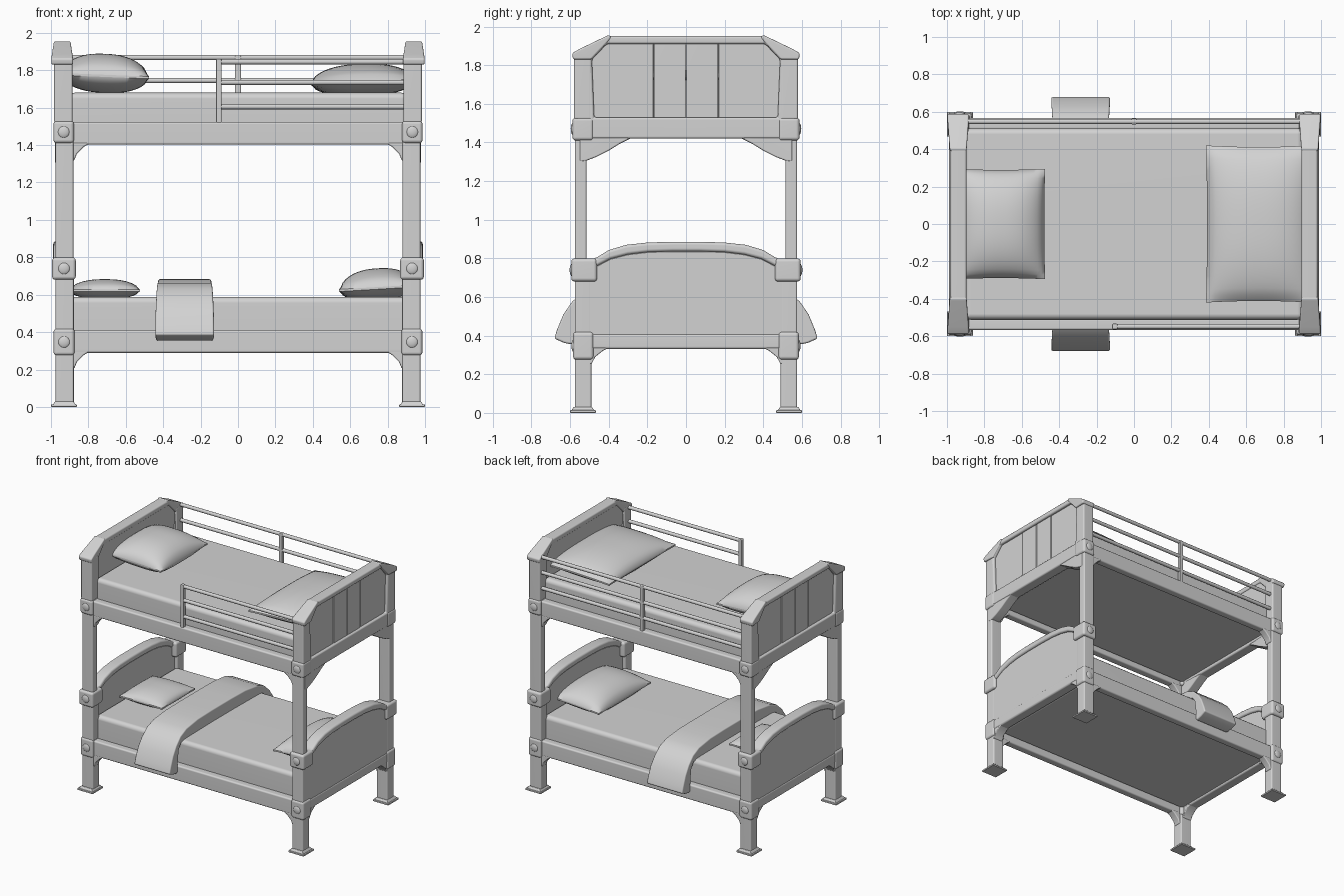
import bpy, bmesh, math
from mathutils import Matrix, Vector

if "Cube" in bpy.data.objects:
    bpy.data.objects.remove(bpy.data.objects["Cube"])

grey = bpy.data.materials.new("soft_grey")
grey.diffuse_color = (0.65, 0.65, 0.65, 1)
grey.use_nodes = True
grey.node_tree.nodes["Principled BSDF"].inputs["Base Color"].default_value = grey.diffuse_color


def finish(name, bm, bevel=0.0, mirror=""):
    """Bevel, mirror about the origin and shade one part."""
    bmesh.ops.recalc_face_normals(bm, faces=bm.faces)
    if bevel:
        sharp = [e for e in bm.edges if e.calc_face_angle(0) > math.radians(25)]
        bmesh.ops.bevel(bm, geom=sharp, offset=bevel, segments=3, profile=0.5,
                        affect='EDGES', clamp_overlap=True)
    me = bpy.data.meshes.new(name)
    bm.to_mesh(me)
    bm.free()
    me.materials.append(grey)
    ob = bpy.data.objects.new(name, me)
    bpy.context.collection.objects.link(ob)
    if mirror:
        m = ob.modifiers.new("mirror", 'MIRROR')
        m.use_axis = ['x' in mirror, 'y' in mirror, False]
        m.use_mirror_merge = False
    return ob


def box(name, x, y, z, bevel=0.008, mirror="", taper=1):
    bm = bmesh.new()
    bmesh.ops.create_cube(bm, size=1)
    c = Vector(((x[0] + x[1]) / 2, (y[0] + y[1]) / 2, (z[0] + z[1]) / 2))
    for v in bm.verts:
        s = taper if v.co.z > 0 else 1
        v.co = c + Vector((v.co.x * (x[1] - x[0]) * s, v.co.y * (y[1] - y[0]) * s,
                           v.co.z * (z[1] - z[0])))
    return finish(name, bm, bevel, mirror)


def prism(name, pts, axis, span, bevel=0.008, mirror="", hole=None):
    """Extrude a profile along x (y,z points) or y (x,z points), with optional hole loop."""
    bm = bmesh.new()

    def place(p, d):
        return bm.verts.new((d, p[0], p[1]) if axis == 'x' else (p[0], d, p[1]))
    n = len(pts)
    loops = [[place(p, d) for p in pts] for d in span]
    if hole:
        inner = [[place(p, d) for p in hole] for d in span]
    for i in range(n):
        j = (i + 1) % n
        bm.faces.new((loops[0][i], loops[0][j], loops[1][j], loops[1][i]))
        if hole:
            bm.faces.new((inner[0][i], inner[0][j], inner[1][j], inner[1][i]))
            for k in (0, 1):
                bm.faces.new((loops[k][i], loops[k][j], inner[k][j], inner[k][i]))
    if not hole:
        bm.faces.new(loops[0])
        bm.faces.new(loops[1])
    return finish(name, bm, bevel, mirror)


def both(half):
    """Complete a half profile that runs from bottom outside to the top middle."""
    return half + [(-a, b) for a, b in reversed(half)]


def rod(name, x, y, z, r=0.014):
    bm = bmesh.new()
    mat = Matrix.Translation(((x[0] + x[1]) / 2, y, z)) @ Matrix.Rotation(math.pi / 2, 4, 'Y')
    bmesh.ops.create_cone(bm, cap_ends=True, segments=12, radius1=r, radius2=r,
                          depth=x[1] - x[0], matrix=mat)
    return finish(name, bm)


def pillow(name, x, y, seam, up, down, tilt=0.0):
    """Cushion with pinched corners; seam, up and down are heights."""
    bm = bmesh.new()
    bmesh.ops.create_cube(bm, size=2)
    bmesh.ops.subdivide_edges(bm, edges=bm.edges[:], cuts=23, use_grid_fill=True)
    cx, cy = sum(x) / 2, sum(y) / 2
    hx, hy = (x[1] - x[0]) / 2, (y[1] - y[0]) / 2
    for v in bm.verts:
        u, w, t = v.co
        dome = (max(0, 1 - abs(u) ** 2.4) * max(0, 1 - abs(w) ** 2.4)) ** 0.6
        h = t * (0.006 + (up if t > 0 else down) * dome)
        px = u * hx * (1 - 0.02 * (1 - w * w))
        py = w * hy * (1 - 0.02 * (1 - u * u))
        v.co = (cx + px, cy + py, seam + h - px * tilt)
    return finish(name, bm)


# Posts, feet and joints, four of each
box("foot_plate", (.862, 1.0), (.467, .6), (0, .014), .004, "xy")
box("foot_flare", (.868, .99), (.474, .594), (.012, .03), .003, "xy", taper=.8)
box("lower_leg", (.878, .975), (.49, .576), (.01, .70), .01, "xy")
box("middle_post", (.88, .975), (.515, .576), (.78, 1.43), .01, "xy")
box("upper_post", (.885, .983), (.49, .58), (1.52, 1.86), .01, "xy")
for label, x, y, z in (("lower", (.874, .986), (.478, .585), (.275, .42)),
                       ("middle", (.867, .994), (.46, .594), (.68, .80)),
                       ("upper", (.877, .987), (.478, .588), (1.41, 1.53))):
    box(label + "_joint", x, y, z, .018, "xy")
    bm = bmesh.new()
    c = ((x[0] + x[1]) / 2, y[1] - .004, (z[0] + z[1]) / 2)
    bmesh.ops.create_uvsphere(bm, u_segments=16, v_segments=10, radius=.032,
                              matrix=Matrix.Translation(c) @ Matrix.Diagonal((1, .4, 1, 1)))
    finish(label + "_bolt", bm, 0, "xy")

# Long side rails and corner brackets for both bunks
for label, z in (("lower", .289), ("upper", 1.402)):
    box(label + "_side_rail", (-.90, .90), (.505, .567), (z, z + .122), .012, "y")
    prism(label + "_side_bracket", [(.91, z - .085), (.876, z - .085), (.862, z - .05),
          (.825, z - .012), (.785, z + .012), (.91, z + .012)], 'y', (.505, .567), .008, "xy")
prism("lower_end_bracket", [(.52, .25), (.488, .255), (.47, .29), (.43, .322), (.39, .34),
                            (.52, .34)], 'x', (.895, .975), .006, "xy")
prism("upper_end_bracket", [(.55, 1.30), (.518, 1.305), (.465, 1.325), (.40, 1.358),
                            (.34, 1.395), (.28, 1.425), (.55, 1.435)], 'x', (.895, .978), .008, "xy")

# Lower end boards with an arched trim, flaring slightly into the bottom rail
arch = [(.54, .795), (.47, .80), (.40, .843), (.31, .87), (.2, .882), (.07, .886)]
under = [(.54, .745), (.48, .75), (.39, .797), (.30, .82), (.2, .832), (.07, .836)]
prism("lower_end_panel", both([(.54, .36)] + under), 'x', (.905, .974), .004, "x")
prism("lower_end_trim", both(arch) + list(reversed(both(under))), 'x', (.895, .988), .016, "x")
box("lower_end_rail", (.895, .979), (-.50, .50), (.33, .41), .014, "x")

# Upper end boards: clipped frame, planks on a flat inner lining, and corner caps
frame = [(.57, 1.42), (.57, 1.86), (.40, 1.952)]
opening = [(.475, 1.53), (.487, 1.83), (.41, 1.91)]
prism("upper_end_frame", both(frame), 'x', (.895, .982), .012, "x", both(opening))
prism("inner_lining", both([(.49, 1.52), (.495, 1.84), (.415, 1.92)]), 'x', (.902, .93), 0, "x")
box("inner_plank", (.925, .964), (.002, .166), (1.52, 1.92), .005, "xy")
prism("outer_plank", [(.169, 1.52), (.49, 1.52), (.495, 1.84), (.415, 1.92), (.169, 1.92)],
      'x', (.925, .961), .005, "xy")
cap = prism("corner_cap", [(.585, 1.83), (.59, 1.862), (.55, 1.885), (.40, 1.957),
            (.385, 1.945), (.41, 1.915), (.49, 1.83)], 'x', (.882, .998), .014, "xy")
for v in cap.data.vertices:         # narrow the cap towards the top rail
    v.co.x = .94 + (v.co.x - .94) * (.78 + .22 * min(1, max(0, (v.co.y - .4) / .17)))

# Guard rails: short one at the front, full length at the back
for i, z in enumerate((1.605, 1.735, 1.845)):
    rod("front_guard_bar_%d" % i, (-.11, .90), -.548, z)
for i, z in enumerate((1.62, 1.745, 1.868)):
    rod("back_guard_bar_%d" % i, (-.90, .90), .548, z)
box("front_guard_post", (-.117, -.088), (-.563, -.533), (1.50, 1.86), .006)
box("back_guard_post", (-.016, .016), (.533, .563), (1.50, 1.88), .006)

# Mattresses, with undersides set a little above the rail bottoms
for label, z0, z1 in (("lower", .337, .588), ("upper", 1.435, 1.68)):
    box(label + "_mattress", (-.906, .906), (-.512, .512), (z0, z1), .032)

# Pillows, their outer ends pressed into the end boards
pillow("upper_small_pillow", (-.95, -.475), (-.295, .295), 1.77, .112, .085, .04)
pillow("upper_large_pillow", (.385, .95), (-.42, .42), 1.737, .092, .07, -.03)
pillow("lower_small_pillow", (-.90, -.525), (-.21, .21), .622, .055, .04)
pillow("lower_large_pillow", (.54, .95), (-.33, .33), .635, .10, .06, -.06)

# Folded blanket hanging over both sides of the lower bunk
outer = [(.575, .352), (.63, .362), (.682, .385), (.668, .43), (.635, .51), (.59, .575),
         (.53, .63), (.45, .662), (.30, .68), (.12, .683)]
inner = [(.565, .37), (.562, .45), (.55, .53), (.52, .572), (.45, .58), (.12, .58)]
blanket = prism("folded_blanket", both(outer) + list(reversed(both(inner))),
                'y', (-.442, -.128), .022)
for v in blanket.data.vertices:     # lay the profile across the bed, widening to the hems
    x, y, z = v.co
    v.co = (-.285 + (y + .285) * (.9 + .1 * min(1, abs(x) / .65) ** 3), x, z)
blanket.data.flip_normals()

# Smooth shading with crisp edges
bpy.ops.object.select_all(action='SELECT')
bpy.context.view_layer.objects.active = blanket
bpy.ops.object.shade_smooth_by_angle(angle=math.radians(42))
for ob in bpy.context.scene.objects:
    if "pillow" not in ob.name:
        ob.modifiers.new("clean_normals", 'WEIGHTED_NORMAL').keep_sharp = True
